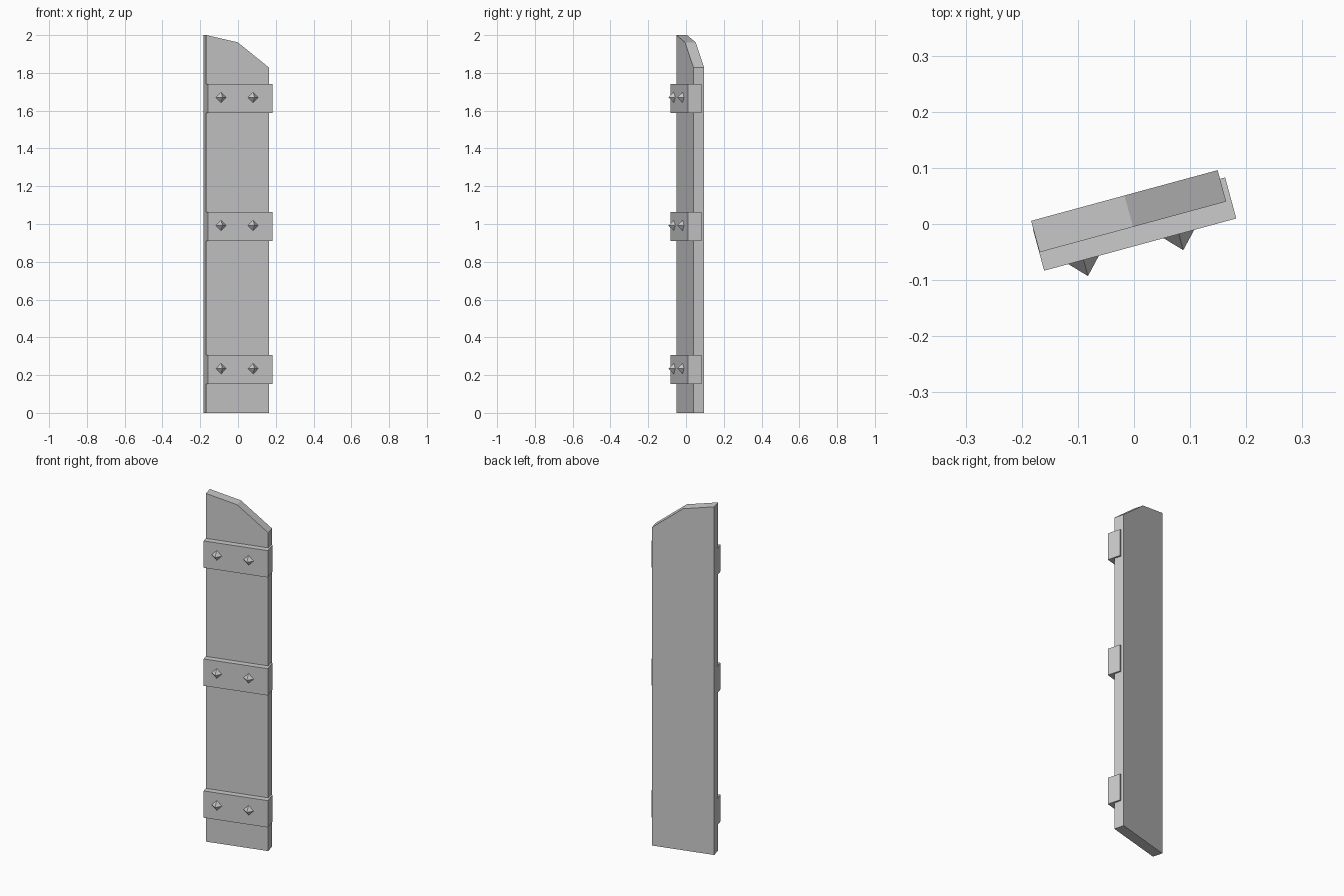
import bpy, bmesh
from math import radians, pi
from mathutils import Matrix

if "Cube" in bpy.data.objects:
    bpy.data.objects.remove(bpy.data.objects["Cube"])

TURN = Matrix.Rotation(radians(15.2), 4, 'Z')  # whole board is turned about z


def finish(name, bm):
    bmesh.ops.recalc_face_normals(bm, faces=bm.faces)
    mesh = bpy.data.meshes.new(name)
    bm.to_mesh(mesh)
    bm.free()
    ob = bpy.data.objects.new(name, mesh)
    ob.matrix_world = TURN
    bpy.context.collection.objects.link(ob)


def extrude_profile(name, profile, y0, y1):
    bm = bmesh.new()
    face = bm.faces.new([bm.verts.new((x, y0, z)) for x, z in profile])
    new = bmesh.ops.extrude_face_region(bm, geom=[face])["geom"]
    verts = [v for v in new if isinstance(v, bmesh.types.BMVert)]
    bmesh.ops.translate(bm, verts=verts, vec=(0, y1 - y0, 0))
    finish(name, bm)


def stud(name, x, z):
    # four-sided spike with its base just inside the strap face
    bm = bmesh.new()
    place = Matrix.Translation((x, -0.053, z)) @ Matrix.Rotation(pi / 2, 4, 'X')
    bmesh.ops.create_cone(bm, cap_ends=True, segments=4, radius1=0.0285,
                          radius2=0, depth=0.03, matrix=place)
    finish(name, bm)


# Plank with a slanted, broken top
extrude_profile("plank", [(-0.1755, 0), (0.169, 0), (0.169, 1.828),
                          (-0.003, 1.962), (-0.1755, 2.0)], -0.0045, 0.0535)

# Three straps, each with two studs
for level, z0, z1, zs in (("lower", 0.152, 0.306, 0.234),
                          ("middle", 0.91, 1.064, 0.992),
                          ("upper", 1.588, 1.742, 1.67)):
    extrude_profile(level + "_strap", [(-0.1763, z0), (0.1785, z0),
                                       (0.1785, z1), (-0.1763, z1)], -0.0383, 0.0375)
    for side, x in (("left", -0.1035), ("right", 0.0725)):
        stud(f"{level}_{side}_stud", x, zs)
